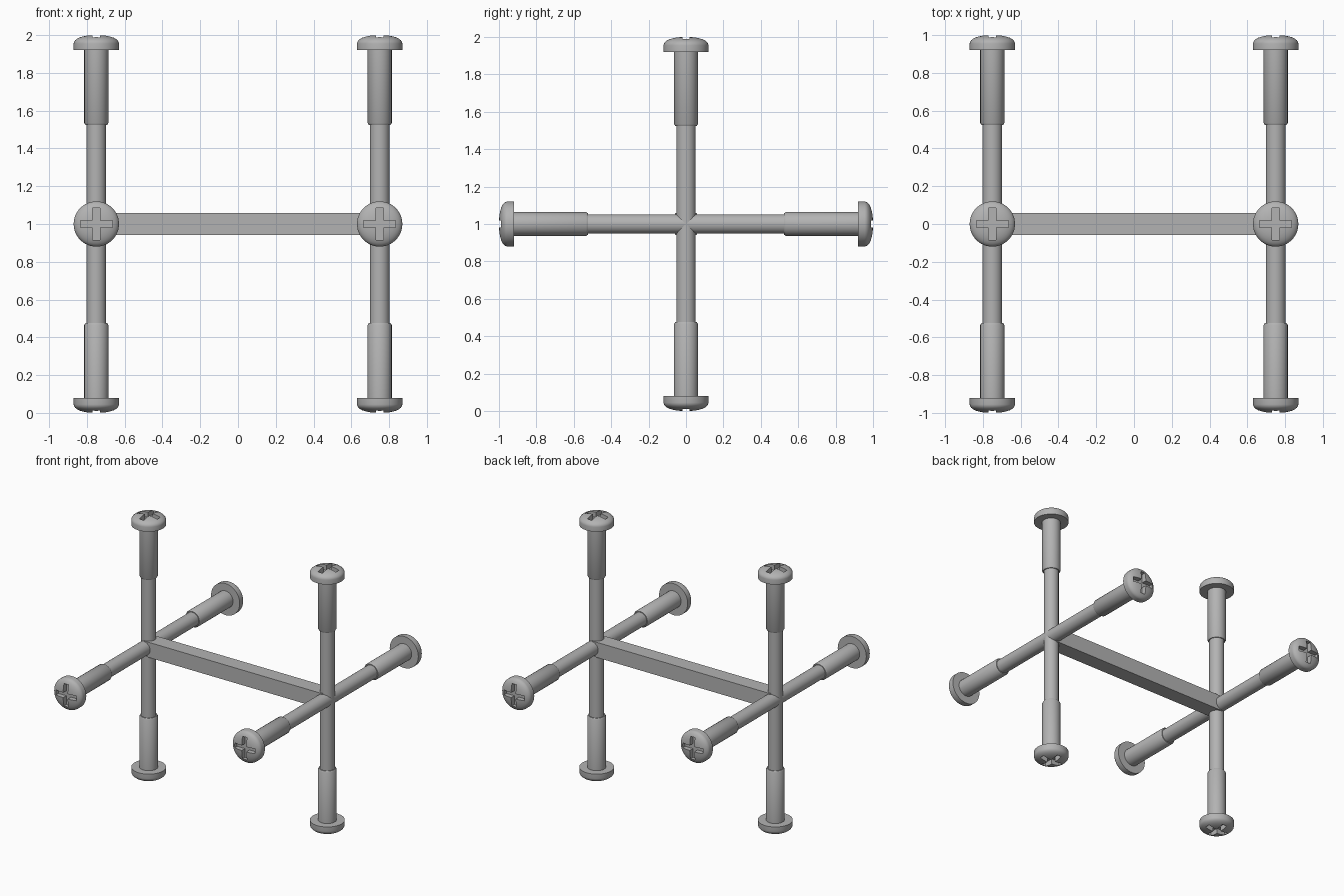
import bpy, bmesh, math
from mathutils import Matrix, Vector

cube = bpy.data.objects.get("Cube")
if cube:
    bpy.data.objects.remove(cube, do_unlink=True)

grey = bpy.data.materials.new("steel grey")
grey.use_nodes = True
colour = (0.45, 0.45, 0.45, 1)
grey.diffuse_color = colour
grey.node_tree.nodes["Principled BSDF"].inputs["Base Color"].default_value = colour

SPACING = 0.75   # distance of each bolt cross from the middle
REACH = 1.0      # bolt length from the crossing to the head top


def add_object(name, bm):
    mesh = bpy.data.meshes.new(name)
    bmesh.ops.recalc_face_normals(bm, faces=bm.faces)
    bm.to_mesh(mesh)
    bm.free()
    mesh.materials.append(grey)
    obj = bpy.data.objects.new(name, mesh)
    bpy.context.collection.objects.link(obj)
    return obj


def add_box(bm, size, centre=(0, 0, 0)):
    bmesh.ops.create_cube(bm, size=1, matrix=Matrix.Translation(centre) @ Matrix.Diagonal((*size, 1)))


def lathe(name, profile, steps=48):
    bm = bmesh.new()
    verts = [bm.verts.new((r, 0, z)) for r, z in profile]
    edges = [bm.edges.new(pair) for pair in zip(verts, verts[1:])]
    bmesh.ops.spin(bm, geom=verts + edges, axis=(0, 0, 1), cent=(0, 0, 0),
                   angle=math.tau, steps=steps)
    bmesh.ops.remove_doubles(bm, verts=bm.verts, dist=0.0001)
    return add_object(name, bm)


# Bolt outline: thin rod, chamfered sleeve, flat underside, rounded head
outline = [(0, 0), (0.052, 0), (0.052, 1.525 - 1), (0.058, 0.525), (0.064, 0.535),
           (0.064, 0.92), (0.12, 0.92), (0.12, 0.955)]
for i in range(1, 9):
    a = i / 8 * math.pi / 2
    outline.append((0.12 * math.cos(a) ** 0.8 if i < 8 else 0, 0.955 + 0.045 * math.sin(a)))
bolt = lathe("bolt", outline)

# Cross-shaped driver slot
bm = bmesh.new()
add_box(bm, (0.17, 0.038, 0.08), (0, 0, REACH))
slot_x = add_object("slot_cutter_a", bm)
bm = bmesh.new()
add_box(bm, (0.038, 0.17, 0.08), (0, 0, REACH))
slot_y = add_object("slot_cutter_b", bm)
for cutter in (slot_x, slot_y):
    cutter.hide_render = True
    cut = bolt.modifiers.new("slot", 'BOOLEAN')
    cut.operation, cut.solver, cut.object = 'DIFFERENCE', 'EXACT', cutter
bpy.context.view_layer.update()
bolt_mesh = bpy.data.meshes.new_from_object(bolt.evaluated_get(bpy.context.evaluated_depsgraph_get()))
bolt_mesh.name = "slotted_bolt"
for helper in (bolt, slot_x, slot_y):
    bpy.data.objects.remove(helper, do_unlink=True)

# Four bolts around each end of the bar
parts = []
directions = {"upper": (0, 0, 1), "lower": (0, 0, -1), "front": (0, -1, 0), "back": (0, 1, 0)}
for side, x in (("left", SPACING), ("right", -SPACING)):
    for place, direction in directions.items():
        obj = bpy.data.objects.new(f"{side}_{place}_bolt", bolt_mesh)
        bpy.context.collection.objects.link(obj)
        angle = math.atan2(-direction[1], direction[2])
        obj.matrix_world = Matrix.Translation((x, 0, REACH)) @ Matrix.Rotation(angle, 4, 'X')
        parts.append(obj)

# Square bar joining the two crosses
bm = bmesh.new()
add_box(bm, (2 * SPACING, 0.115, 0.115), (0, 0, REACH))
add_object("cross_bar", bm)

# Smooth round surfaces, sharp rims
bpy.ops.object.select_all(action='DESELECT')
parts[0].select_set(True)
bpy.context.view_layer.objects.active = parts[0]
bpy.ops.object.shade_smooth_by_angle(angle=math.radians(35))
